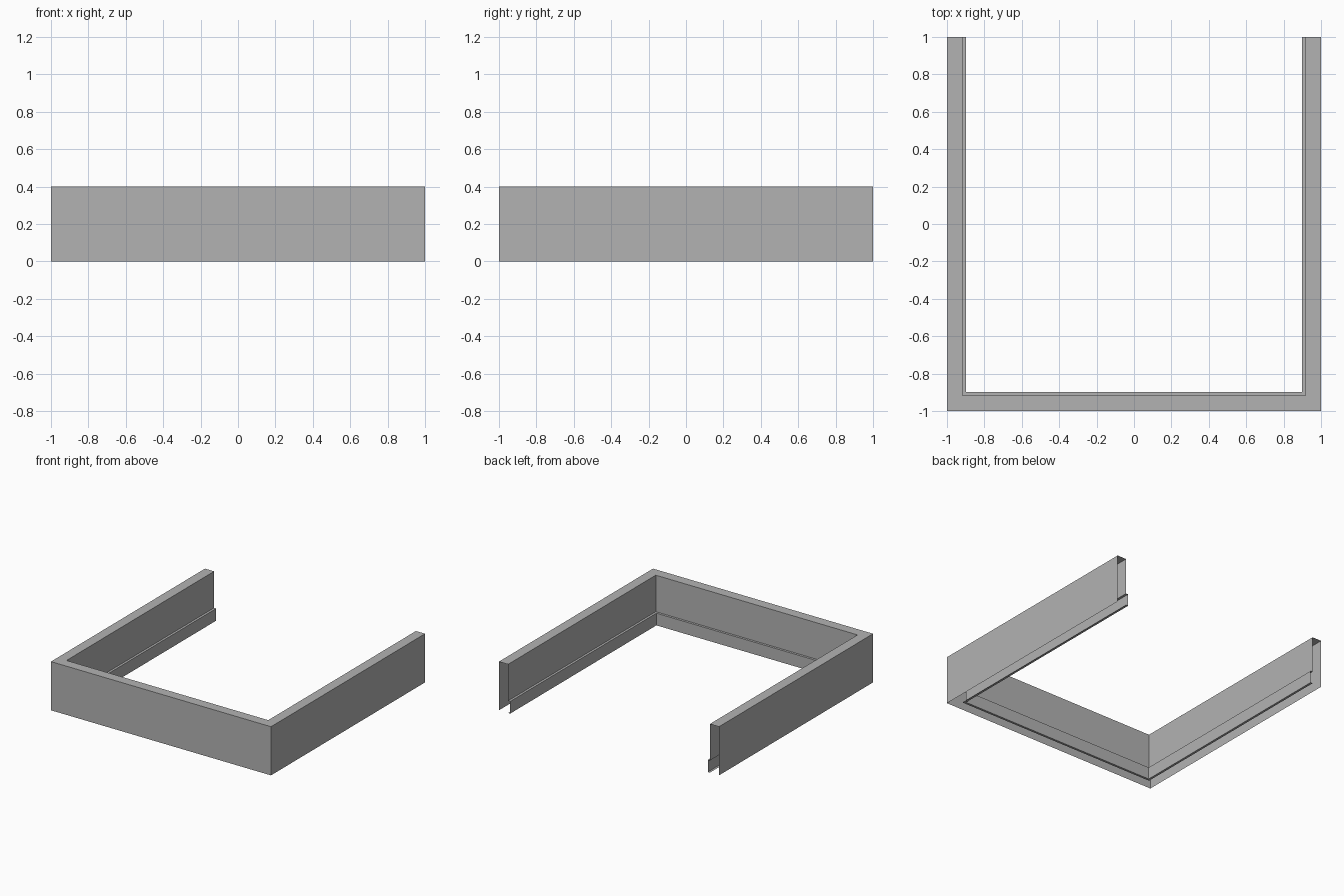
import bpy
import bmesh

cube = bpy.data.objects.get("Cube")
if cube:
    bpy.data.objects.remove(cube, do_unlink=True)

# Single plain grey finish
grey = bpy.data.materials.new("plain_grey")
grey.use_nodes = True
colour = (0.45, 0.45, 0.45, 1.0)
grey.diffuse_color = colour
grey.node_tree.nodes["Principled BSDF"].inputs["Base Color"].default_value = colour

# U-shaped path: outer corner (x, y) and mitred inward direction
PATH = [((1, 1), (-1, 0)), ((1, -1), (-1, 1)),
        ((-1, -1), (1, 1)), ((-1, 1), (1, 0))]


def sweep(name, profile):
    """Sweep an open (inset, height) profile round the path as thin sheet."""
    bm = bmesh.new()
    rings = [[bm.verts.new((x + dx * inset, y + dy * inset, z))
              for inset, z in profile]
             for (x, y), (dx, dy) in PATH]
    for a, b in zip(rings, rings[1:]):
        for j in range(len(profile) - 1):
            bm.faces.new((a[j], a[j + 1], b[j + 1], b[j]))
    mesh = bpy.data.meshes.new(name)
    bm.to_mesh(mesh)
    bm.free()
    mesh.materials.append(grey)
    obj = bpy.data.objects.new(name, mesh)
    bpy.context.collection.objects.link(obj)
    return obj


HEIGHT, STEP = 0.4, 0.1
WALL, LIP = 0.083, 0.102

# Hollow wall: outer face, flat top, inner face; open below and at the ends
sweep("hollow_wall", [(0, 0), (0, HEIGHT), (WALL, HEIGHT), (WALL, STEP)])

# Stepped lower lip: ledge, drop and narrow return at the bottom
sweep("lower_lip", [(WALL, STEP), (LIP, STEP), (LIP, 0), (WALL, 0)])
